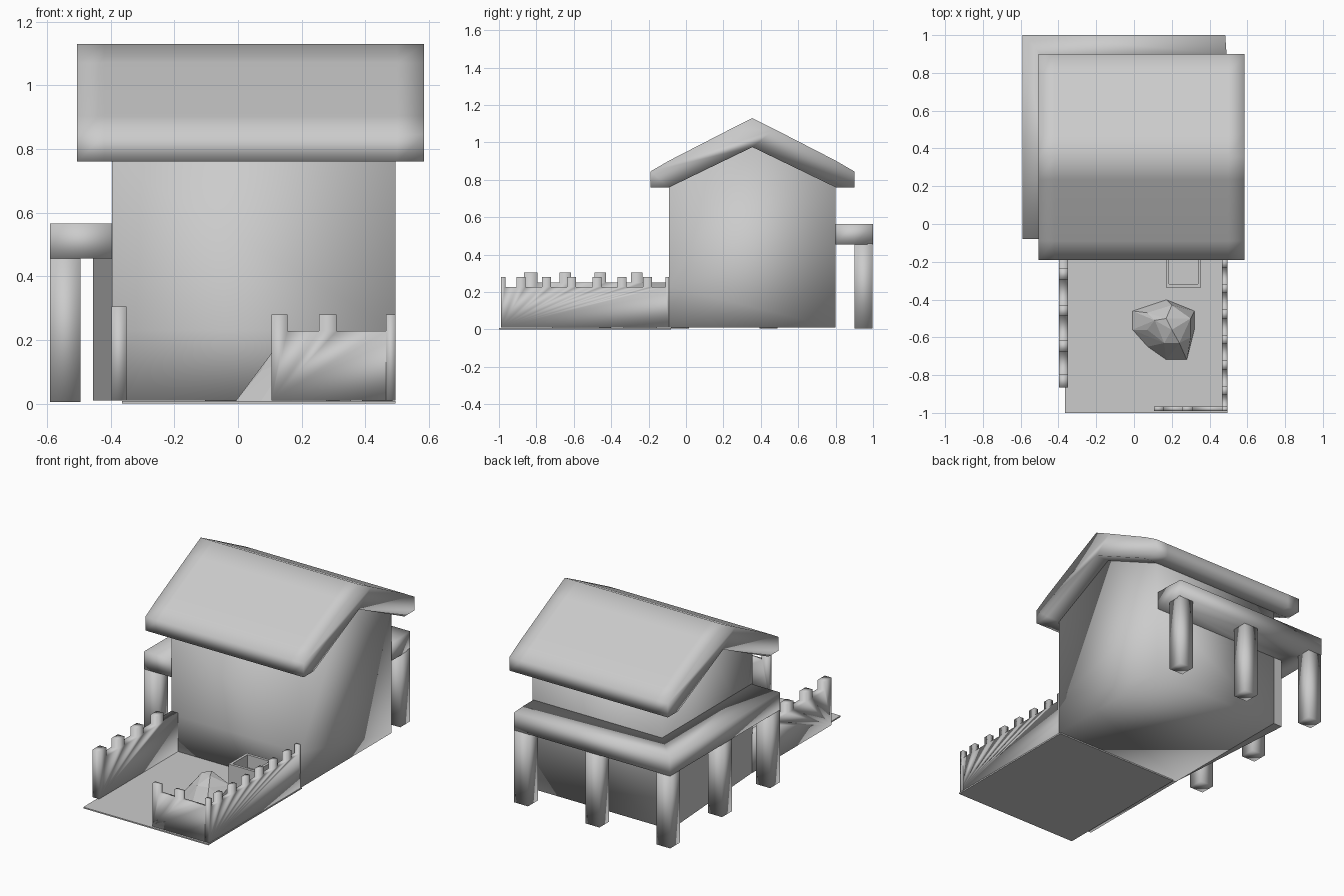
import bpy, bmesh

if "Cube" in bpy.data.objects:
    bpy.data.objects.remove(bpy.data.objects["Cube"])


def finish(name, bm, smooth=True):
    bmesh.ops.recalc_face_normals(bm, faces=bm.faces)
    me = bpy.data.meshes.new(name)
    bm.to_mesh(me)
    bm.free()
    for p in me.polygons:
        p.use_smooth = smooth
    ob = bpy.data.objects.new(name, me)
    bpy.context.collection.objects.link(ob)
    return ob


def prism(name, pts, axis, levels, smooth=True):
    """Sweep a closed 2D profile along an axis, one ring per level."""
    place = {'x': lambda a, b, t: (t, a, b),
             'y': lambda a, b, t: (a, t, b),
             'z': lambda a, b, t: (a, b, t)}[axis]
    bm = bmesh.new()
    rings = [[bm.verts.new(place(a, b, t)) for a, b in pts] for t in levels]
    n = len(pts)
    for r, s in zip(rings, rings[1:]):
        for i in range(n):
            j = (i + 1) % n
            bm.faces.new((r[i], r[j], s[j], s[i]))
    bm.faces.new(rings[0])
    bm.faces.new(rings[-1])
    return finish(name, bm, smooth)


def rect(x0, x1, y0, y1):
    return [(x0, y0), (x1, y0), (x1, y1), (x0, y1)]


def battlement(name, axis, thick, start, end, base, top, merlons):
    """Wall with square merlons given as (from, to) along its length."""
    pts = [(end, 0.01), (start, 0.01)]
    if merlons[0][0] > start:
        pts.append((start, base))
    for a, b in merlons:
        if a > start:
            pts.append((a, base))
        pts += [(a, top), (b, top)]
        if b < end:
            pts.append((b, base))
    if merlons[-1][1] < end:
        pts.append((end, base))
    return prism(name, pts, axis, thick)


# House body with gables facing left and right
prism("house_body",
      [(-0.09, 0.01), (0.80, 0.01), (0.80, 0.46), (0.80, 0.765),
       (0.355, 0.98), (-0.09, 0.765), (-0.09, 0.23)],
      'x', (-0.395, 0.495))
# Left lower wall angles outwards towards the back
prism("left_wall_flare", [(-0.395, -0.09), (-0.395, 0.80), (-0.455, 0.80)],
      'z', (0.01, 0.46), False)

# Thick gabled roof; extra loops keep the soft shading near the edges
half = [(0, 1.13), (0.12, 1.07), (0.445, 0.903), (0.545, 0.845),
        (0.545, 0.76), (0.445, 0.76), (0, 0.975)]
mid = 0.355
roof = [(mid + d, z) for d, z in half]
roof += [(mid - d, z) for d, z in reversed(half[1:-1])]
prism("roof", roof, 'x', (-0.505, -0.42, 0.50, 0.585))

# L-shaped porch beam around the left and back, with square posts
prism("porch_beam",
      [(-0.59, -0.08), (-0.39, -0.08), (-0.39, 0.795), (0.49, 0.795),
       (0.49, 0.90), (0.483, 1.0), (-0.59, 1.0)], 'z', (0.455, 0.565))
for i, (x, y) in enumerate([(0.437, 0.95), (-0.055, 0.95), (-0.542, 0.95),
                            (-0.542, 0.44), (-0.542, -0.032)]):
    h = 0.048
    prism(f"porch_post_{i + 1}", rect(x - h, x + h, y - h, y + h),
          'z', (0.005, 0.46))

# Courtyard floor
prism("courtyard_floor", rect(-0.365, 0.495, -1.0, -0.08), 'z',
      (0.0, 0.008), False)

# Crenellated courtyard walls
right = [(-0.99, -0.97)]
right += [(-0.905 + i * 0.135, -0.857 + i * 0.135) for i in range(6)]
right += [(-0.11, -0.09)]
battlement("right_yard_wall", 'x', (0.465, 0.495), -0.99, -0.09,
           0.228, 0.28, right)
battlement("left_yard_wall", 'x', (-0.397, -0.35), -0.865, -0.085, 0.25, 0.305,
           [(-0.865, -0.795), (-0.675, -0.615), (-0.488, -0.428),
            (-0.295, -0.232)])
battlement("front_yard_wall", 'y', (-0.99, -0.965), 0.105, 0.495, 0.228, 0.28,
           [(0.105, 0.155), (0.255, 0.31), (0.465, 0.495)])

# Square well with a sunken opening
bm = bmesh.new()
bmesh.ops.create_cube(bm, size=1)
for v in bm.verts:
    v.co = (0.262 + v.co.x * 0.185, -0.245 + v.co.y * 0.18, (v.co.z + 0.5) * 0.165)
top = max(bm.faces, key=lambda f: f.calc_center_median().z)
bmesh.ops.inset_region(bm, faces=[top], thickness=0.024)
hole = bmesh.ops.extrude_discrete_faces(bm, faces=[top])["faces"][0]
for v in hole.verts:
    v.co.z -= 0.08
finish("well", bm, False)

# Faceted boulder
bm = bmesh.new()
base = [(-0.01, -0.46), (-0.01, -0.56), (0.07, -0.65), (0.17, -0.72),
        (0.28, -0.72), (0.32, -0.56), (0.32, -0.46), (0.17, -0.40)]
crown = [(0.07, -0.47, 0.10), (0.07, -0.56, 0.10), (0.11, -0.51, 0.165),
         (0.16, -0.63, 0.14), (0.24, -0.63, 0.15), (0.17, -0.50, 0.185),
         (0.20, -0.56, 0.185), (0.30, -0.50, 0.13), (0.30, -0.60, 0.10),
         (0.20, -0.43, 0.11)]
pts = [bm.verts.new((x, y, 0.004)) for x, y in base]
pts += [bm.verts.new(p) for p in crown]
hull = bmesh.ops.convex_hull(bm, input=pts)
bmesh.ops.delete(bm, geom=[v for v in bm.verts if not v.link_faces],
                 context='VERTS')
finish("boulder", bm, False)
